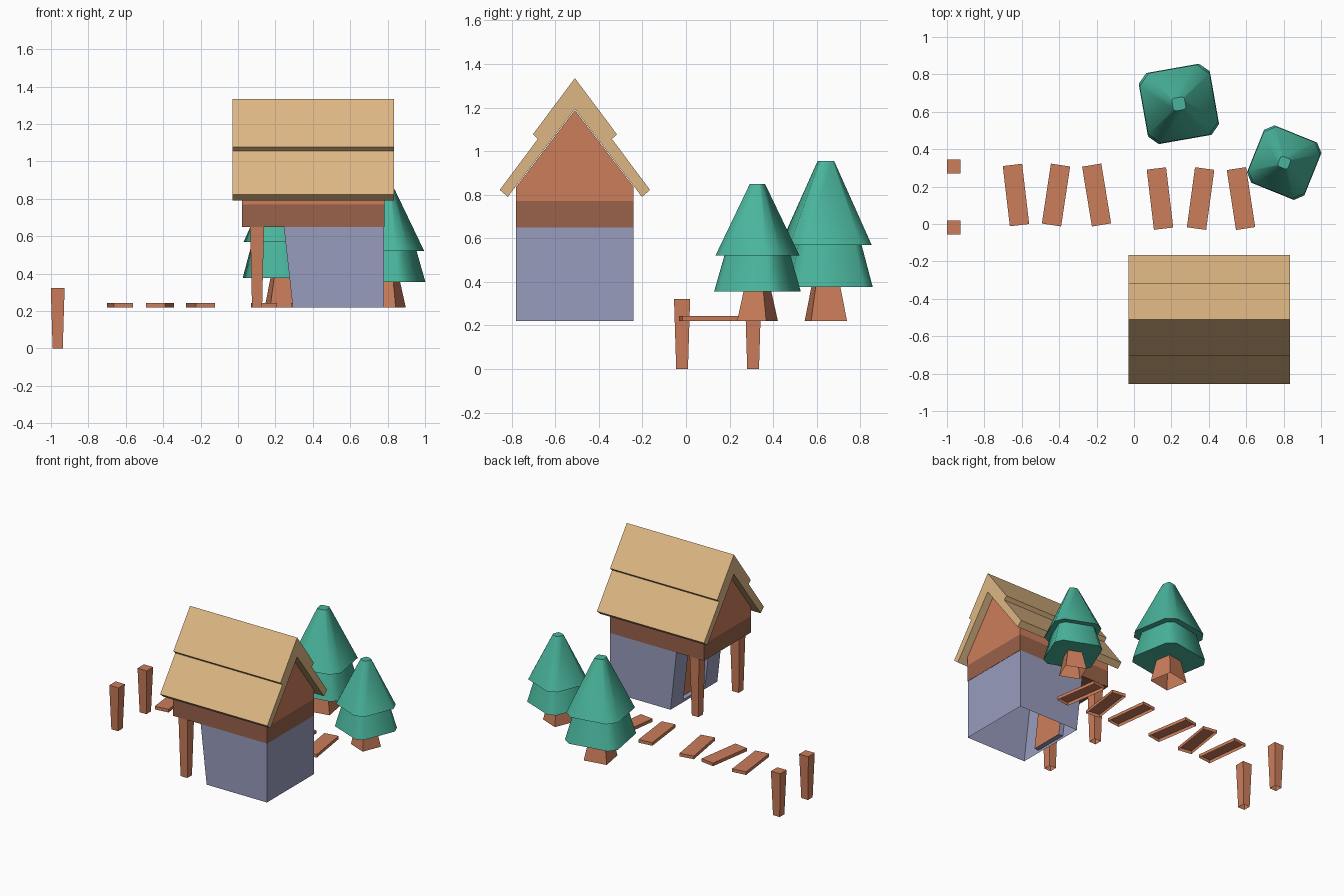
import bpy, bmesh, math
from mathutils import Matrix, Vector

if "Cube" in bpy.data.objects:
    bpy.data.objects.remove(bpy.data.objects["Cube"])


def material(name, hexcol):
    chans = [int(hexcol[i:i + 2], 16) / 255 for i in (0, 2, 4)]
    lin = [c / 12.92 if c <= 0.04045 else ((c + 0.055) / 1.055) ** 2.4 for c in chans]
    m = bpy.data.materials.new(name)
    m.diffuse_color = (*lin, 1)
    m.use_nodes = True
    m.node_tree.nodes["Principled BSDF"].inputs["Base Color"].default_value = m.diffuse_color
    return m


WOOD = material("warm wood", "CB7D5B")
BEAM = material("dark beam wood", "99624A")
WALL = material("blue plaster", "989CBD")
ROOF = material("straw roof", "DEB784")
LEAF = material("pine green", "49B49B")


def finish(name, bm, mats, smooth=None):
    bmesh.ops.recalc_face_normals(bm, faces=bm.faces)
    me = bpy.data.meshes.new(name)
    bm.to_mesh(me)
    bm.free()
    for m in mats:
        me.materials.append(m)
    ob = bpy.data.objects.new(name, me)
    bpy.context.collection.objects.link(ob)
    if smooth:
        bpy.context.view_layer.objects.active = ob
        ob.select_set(True)
        bpy.ops.object.shade_smooth_by_angle(angle=math.radians(smooth))
        ob.select_set(False)
    return ob


def loft(name, rings, mat, bottom=False, top=True, loc=(0, 0, 0), rot=0, smooth=None):
    """Join rings of 3D points; optionally cap both ends."""
    bm = bmesh.new()
    mtx = Matrix.Translation(loc) @ Matrix.Rotation(math.radians(rot), 4, 'Z')
    vr = [[bm.verts.new(mtx @ Vector(p)) for p in r] for r in rings]
    n = len(vr[0])
    for a, b in zip(vr, vr[1:]):
        for i in range(n):
            j = (i + 1) % n
            bm.faces.new((a[i], a[j], b[j], b[i]))
    if bottom:
        bm.faces.new(vr[0][::-1])
    if top:
        bm.faces.new(vr[-1])
    return finish(name, bm, [mat], smooth)


def rect(hx, hy, z):
    return [(-hx, -hy, z), (hx, -hy, z), (hx, hy, z), (-hx, hy, z)]


def chamfered(a, h, z):
    """Square of half-size a with corners cut so each side has half-length h."""
    return [(a, -h, z), (a, h, z), (h, a, z), (-h, a, z),
            (-a, h, z), (-a, -h, z), (-h, -a, z), (h, -a, z)]


def extrude_x(name, profile, x0, x1, mat):
    return loft(name, [[(x, y, z) for y, z in profile] for x in (x0, x1)], mat, bottom=True)


def post(name, x, y, z0, z1):
    loft(name, [rect(.027, .027, z0), rect(.037, .037, z1)], WOOD, loc=(x, y, 0))


# House: everything is symmetric about the ridge line
YC, HW, FLOOR, CEIL = -.51, .27, .22, .65

# Plaster walls, leaning wall with recessed door on the porch side
bm = bmesh.new()
low, high = [[bm.verts.new((x, y, z)) for x, y in
              ((xl, YC - HW), (.78, YC - HW), (.78, YC + HW), (xl, YC + HW))]
             for xl, z in ((.293, FLOOR), (.245, CEIL))]
for i in range(4):
    j = (i + 1) % 4
    bm.faces.new((low[i], low[j], high[j], high[i]))
bmesh.ops.recalc_face_normals(bm, faces=bm.faces)
for co, no in (((0, YC - .125, 0), (0, 1, 0)), ((0, YC + .125, 0), (0, 1, 0)),
               ((0, 0, .24), (0, 0, 1)), ((0, 0, .57), (0, 0, 1))):
    geom = bm.verts[:] + bm.edges[:] + bm.faces[:]
    bmesh.ops.bisect_plane(bm, geom=geom, plane_co=co, plane_no=no)
centres = [(f, f.calc_center_median()) for f in bm.faces]
door = [f for f, c in centres if c.x < .32 and abs(c.y - YC) < .05 and .3 < c.z < .5]
for f in bmesh.ops.extrude_discrete_faces(bm, faces=door)["faces"]:
    f.material_index = 1
    bmesh.ops.translate(bm, vec=(.035, 0, 0), verts=f.verts[:])
finish("house_walls_and_door", bm, [WALL, WOOD])

# Beam band and gabled upper storey
extrude_x("beam_band", [(YC - HW, CEIL), (YC + HW, CEIL), (YC + HW, .77), (YC - HW, .77)],
          .022, .782, BEAM)
extrude_x("gable", [(YC - HW, .77), (YC + HW, .77), (YC + HW, .835), (YC, 1.188),
                    (YC - HW, .835)], .022, .782, WOOD)

# Two-layer stepped roof, half profile mirrored across the ridge
half = [(.193, 1.077), (.170, 1.056), (.345, .822), (.308, .79)]
profile = ([(YC, 1.335)] + [(YC + d, z) for d, z in half] + [(YC, 1.193)]
           + [(YC - d, z) for d, z in reversed(half)])
extrude_x("roof", profile, -.03, .835, ROOF)

# Porch posts and the two path posts
for i, s in enumerate((-1, 1)):
    post(f"porch_post_{i + 1}", .102, YC + s * .232, FLOOR, CEIL)
    post(f"path_post_{i + 1}", -.964, .145 + s * .163, 0, .322)

# Walkway planks
planks = [(-.631, .155, 6.7), (-.417, .155, -8.6), (-.2, .155, 9.3),
          (.139, .136, 6.8), (.356, .136, -7.7), (.572, .136, 8.7)]
for i, (x, y, r) in enumerate(planks):
    loft(f"plank_{i + 1}", [rect(.052, .162, FLOOR), rect(.052, .162, .243)],
         WOOD, loc=(x, y, 0), rot=r)


# Pine trees: square trunk and two chamfered tiers
def tree(name, x, y, s, rot):
    def tier(part, a, h, z0, z1, k):
        loft(f"{name}_{part}", [chamfered(a * s, h * s, z0 * s),
                                chamfered(a * k * s, h * k * s, z1 * s)],
             LEAF, bottom=True, loc=(x, y, FLOOR), rot=rot, smooth=50)
    loft(f"{name}_trunk", [rect(.084 * s, .084 * s, 0), rect(.056 * s, .056 * s, .165 * s)],
         WOOD, loc=(x, y, FLOOR), rot=rot)
    tier("lower_tier", .193, .143, .157, .36, .75)
    tier("upper_tier", .190, .131, .35, .735, .18)


tree("large_tree", .24, .642, 1, 10)
tree("small_tree", .803, .328, .857, -22)
